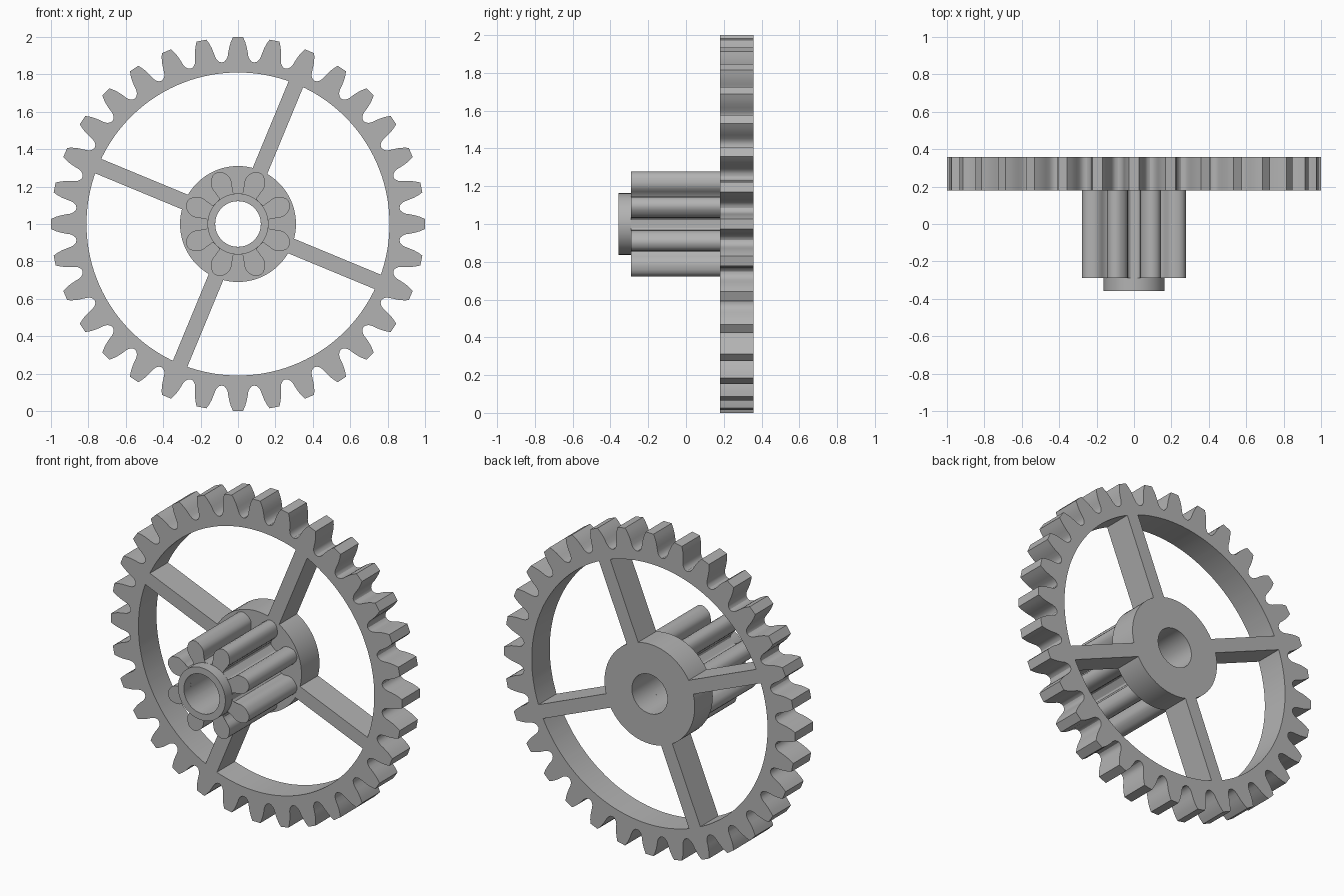
import bpy, bmesh, math
from mathutils import Matrix

cube = bpy.data.objects.get("Cube")
if cube:
    bpy.data.objects.remove(cube)

mat = bpy.data.materials.new("mid grey")
mat.use_nodes = True
GREY = (0.45, 0.45, 0.45, 1)
mat.diffuse_color = GREY
mat.node_tree.nodes["Principled BSDF"].inputs["Base Color"].default_value = GREY

FRONT, BACK = 0.18, 0.357     # wheel thickness along y
BORE, HUB, RIM = 0.122, 0.31, 0.81


def finish(name, bm):
    bmesh.ops.recalc_face_normals(bm, faces=bm.faces)
    me = bpy.data.meshes.new(name)
    bm.to_mesh(me)
    bm.free()
    me.materials.append(mat)
    ob = bpy.data.objects.new(name, me)
    bpy.context.collection.objects.link(ob)
    bpy.ops.object.select_all(action='DESELECT')
    ob.select_set(True)
    bpy.context.view_layer.objects.active = ob
    bpy.ops.object.shade_smooth_by_angle(angle=math.radians(30))
    return ob


def tube(name, outline, inner, y0, y1):
    """Ring with a polar (radius, angle) outline and a round hole."""
    bm = bmesh.new()
    loops = []
    for y, hole in ((y0, False), (y1, False), (y1, True), (y0, True)):
        loops.append([bm.verts.new(((inner if hole else r) * math.cos(a), y,
                                    1 + (inner if hole else r) * math.sin(a)))
                      for r, a in outline])
    n = len(outline)
    for k in range(4):
        a, b = loops[k], loops[(k + 1) % 4]
        for i in range(n):
            j = (i + 1) % n
            bm.faces.new((a[i], a[j], b[j], b[i]))
    return finish(name, bm)


def circle(r, n=72):
    return [(r, math.tau * i / n) for i in range(n)]


def toothed(count, root, flank, phase=0.0):
    """Repeat a mirrored tooth; flank is (radius, half width) from root to tip."""
    side = [(r, -math.atan2(w, r)) for r, w in flank]
    tooth = side + [(r, -a) for r, a in reversed(side)]
    out = []
    for k in range(count):
        mid = phase + math.tau * k / count
        out.append((root, mid - math.pi / count))
        out += [(r, mid + a) for r, a in tooth]
    return out


# Toothed rim of the wheel
rim = tube("wheel_rim", toothed(32, 0.868, [
    (0.872, 0.072), (0.884, 0.061), (0.9, 0.055), (0.925, 0.051),
    (0.95, 0.046), (0.975, 0.038), (1.0, 0.027)]), RIM, FRONT, BACK)

# Hub, pinion with rounded leaves, and front collar
tube("hub", circle(HUB), BORE, FRONT, BACK)
tube("pinion", toothed(8, 0.163, [
    (0.165, 0.046), (0.175, 0.038), (0.19, 0.039), (0.21, 0.048),
    (0.23, 0.056), (0.247, 0.057), (0.263, 0.051), (0.28, 0.039),
    (0.292, 0.026), (0.297, 0.01)], math.pi / 8), BORE, -0.29, FRONT)
tube("collar", circle(0.163), BORE, -0.357, -0.29)

# Half-round marker groove cutter, lying along the lower left spoke
MARK = math.radians(247.5)
bm = bmesh.new()
bmesh.ops.create_cone(bm, cap_ends=True, segments=20, radius1=0.027, radius2=0.027,
                      depth=0.165, matrix=Matrix.Rotation(math.pi / 2, 4, 'Y'))
bm.transform(Matrix.Translation((0, FRONT, 1)) @ Matrix.Rotation(-MARK, 4, 'Y')
             @ Matrix.Translation((0.878, 0, 0)))
cutter = finish("groove_cutter", bm)
cutter.hide_render = True
cutter.hide_viewport = True


def cut_groove(ob):
    mod = ob.modifiers.new("groove", 'BOOLEAN')
    mod.operation = 'DIFFERENCE'
    mod.solver = 'EXACT'
    mod.object = cutter


# Four spokes whose ends follow the hub and the rim
HALF = 0.042
for k in range(4):
    ang = math.radians(67.5 + 90 * k)
    steps = [-HALF, 0, HALF]
    ends = [(math.sqrt((HUB - 0.002) ** 2 - w * w), w) for w in steps]
    ends += [(math.sqrt((RIM + 0.001) ** 2 - w * w), w) for w in reversed(steps)]
    bm = bmesh.new()
    face = bm.faces.new([bm.verts.new((u, FRONT, w)) for u, w in ends])
    ext = bmesh.ops.extrude_face_region(bm, geom=[face])
    moved = [v for v in ext["geom"] if isinstance(v, bmesh.types.BMVert)]
    bmesh.ops.translate(bm, verts=moved, vec=(0, BACK - FRONT, 0))
    bm.transform(Matrix.Translation((0, 0, 1)) @ Matrix.Rotation(-ang, 4, 'Y'))
    spoke = finish(f"spoke_{k + 1}", bm)
    if k == 2:
        cut_groove(spoke)
cut_groove(rim)
